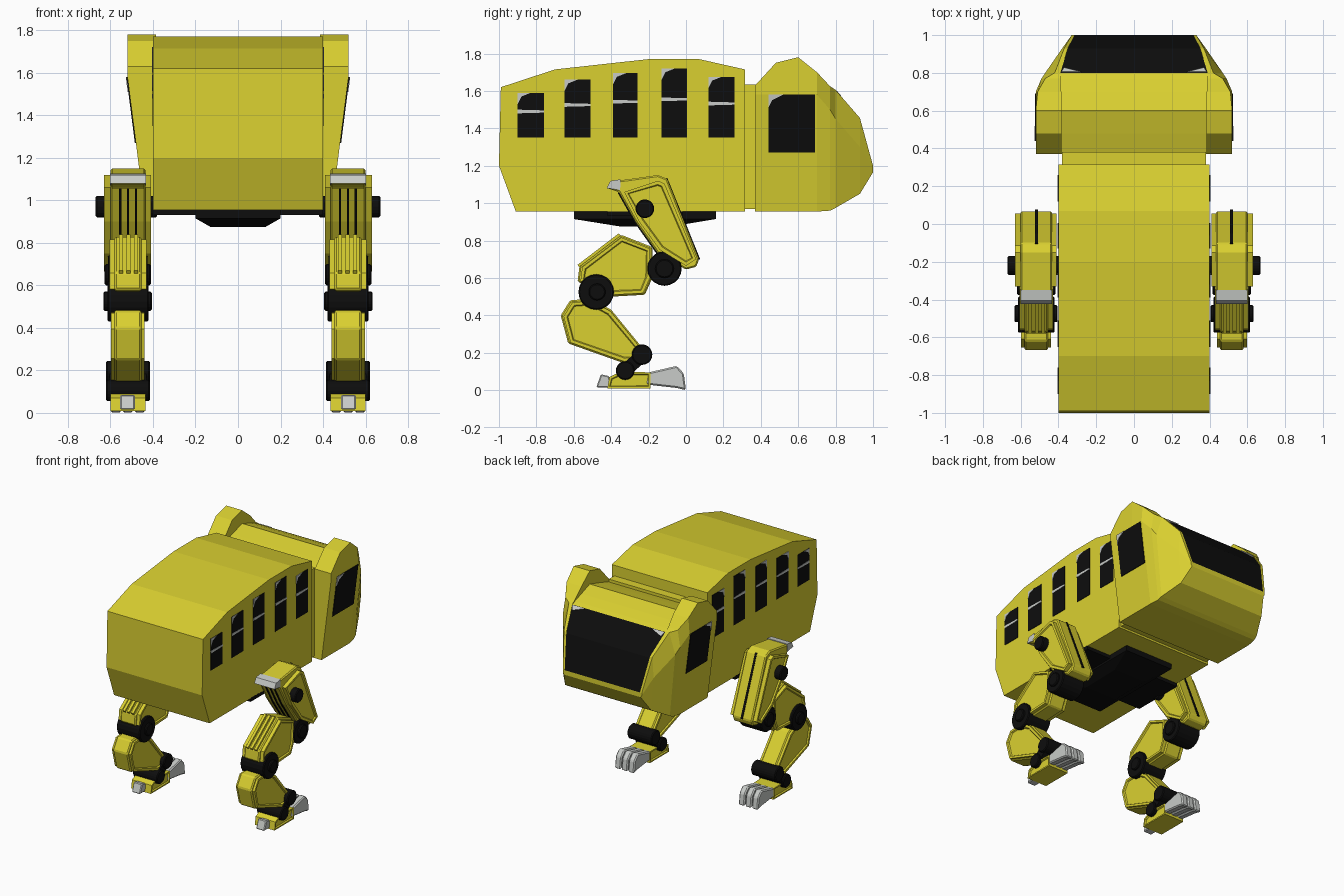
import bpy, bmesh, math
from mathutils import Vector


def material(name, rgb):
    m = bpy.data.materials.new(name)
    m.diffuse_color = (*rgb, 1)
    return m


YELLOW = material("yellow paint", (0.70, 0.63, 0.03))
BLACK = material("black", (0.004, 0.004, 0.004))
GREY = material("light grey", (0.58, 0.60, 0.58))


def finish(name, bm, *mats):
    bmesh.ops.recalc_face_normals(bm, faces=bm.faces)
    me = bpy.data.meshes.new(name)
    bm.to_mesh(me)
    bm.free()
    for m in mats:
        me.materials.append(m)
    ob = bpy.data.objects.new(name, me)
    bpy.context.collection.objects.link(ob)
    return ob


def slab(name, pts, offset, mat):
    """Extrude a 3D polygon along an offset vector."""
    bm = bmesh.new()
    f = bm.faces.new([bm.verts.new(p) for p in pts])
    r = bmesh.ops.extrude_face_region(bm, geom=[f])
    bmesh.ops.translate(bm, vec=Vector(offset),
                        verts=[v for v in r["geom"] if isinstance(v, bmesh.types.BMVert)])
    return finish(name, bm, mat)


def prism(name, yz, x0, x1, mat, rim=0.0, bevel=0.0):
    """Side profile extruded across x; rim sinks a panel into both sides."""
    ob = slab(name, [(x0, y, z) for y, z in yz], (x1 - x0, 0, 0), mat)
    if rim:
        bm = bmesh.new()
        bm.from_mesh(ob.data)
        sides = [f for f in bm.faces if abs(f.normal.x) > 0.9]
        bmesh.ops.inset_individual(bm, faces=sides, thickness=rim, depth=0)
        bmesh.ops.inset_individual(bm, faces=sides, thickness=0.006, depth=-0.01)
        bm.to_mesh(ob.data)
        bm.free()
    if bevel:
        b = ob.modifiers.new("chamfer", "BEVEL")
        b.width, b.segments = bevel, 1
    return ob


def scaled(yz, k):
    cy = sum(p[0] for p in yz) / len(yz)
    cz = sum(p[1] for p in yz) / len(yz)
    return [(cy + (y - cy) * k, cz + (z - cz) * k) for y, z in yz]


def disc(name, y, z, r, x0, x1, mat=BLACK, n=20):
    ring = [(y + r * math.cos(2 * math.pi * i / n), z + r * math.sin(2 * math.pi * i / n))
            for i in range(n)]
    return prism(name, ring, x0, x1, mat, bevel=0.006)


# Coach body and neck
prism("coach_body", [(-0.99, 1.62), (-0.70, 1.715), (-0.20, 1.77), (0.07, 1.77), (0.315, 1.715),
                     (0.315, 0.955), (-0.91, 0.955), (-1.0, 1.20)], -0.4, 0.4, YELLOW)
prism("neck", [(0.31, 0.97), (0.31, 1.635), (0.38, 1.635), (0.38, 0.97)], -0.38, 0.38, YELLOW)

# Cab: sections along y (y, z bottom, x bottom, z side, x side, x ear, z ear, x inner, z roof)
stations = [
    (0.37, 0.955, 0.44, 1.58, 0.52, 0.520, 1.63, 0.385, 1.61),
    (0.48, 0.955, 0.44, 1.58, 0.52, 0.520, 1.75, 0.385, 1.645),
    (0.60, 0.955, 0.44, 1.58, 0.52, 0.520, 1.78, 0.385, 1.68),
    (0.70, 0.955, 0.44, 1.58, 0.52, 0.510, 1.70, 0.385, 1.645),
    (0.77, 0.960, 0.43, 1.50, 0.49, 0.470, 1.625, 0.390, 1.615),
    (0.80, 0.975, 0.425, 1.45, 0.47, 0.420, 1.605, 0.390, 1.60),
    (0.93, 1.050, 0.36, 1.30, 0.38, 0.370, 1.455, 0.350, 1.445),
    (1.00, 1.165, 0.32, 1.18, 0.33, 0.330, 1.20, 0.315, 1.195)]
bm = bmesh.new()
rings = []
for y, zb, xb, zm, xm, xo, zt, xi, zr in stations:
    half = [(xb, zb), (xm, zm), (xo, zt), (xi, zt), (xi, zr)]
    loop = half + [(-x, z) for x, z in reversed(half)]
    rings.append([bm.verts.new((x, y, z)) for x, z in loop])
for i in range(len(rings) - 1):
    a, b = rings[i], rings[i + 1]
    for j in range(10):
        k = (j + 1) % 10
        f = bm.faces.new((a[j], a[k], b[k], b[j]))
        f.material_index = 1 if j == 4 and i >= 5 else 0   # windshield
for ring in (rings[0], rings[-1]):
    for j in range(4):                                     # end caps as strips
        bm.faces.new((ring[j], ring[j + 1], ring[8 - j], ring[9 - j]))
finish("cab", bm, YELLOW, BLACK)

# Side windows with a grey bar and a broken corner; cab windows
windows = [(-0.90, -0.76, 1.59), (-0.65, -0.51, 1.66), (-0.39, -0.26, 1.695),
           (-0.13, 0.005, 1.72), (0.12, 0.26, 1.675)]
for s, side in ((1, "right"), (-1, "left")):
    x = 0.399 * s
    for y0, y1, zt in windows:
        zm = (1.35 + zt) / 2 + 0.02
        slab(f"window_{side}", [(x, y0, 1.35), (x, y1, 1.35), (x, y1, zt), (x, y0, zt)],
             (0.004 * s, 0, 0), BLACK)
        slab(f"window_bar_{side}", [(x, y0, zm - 0.01), (x, y1, zm - 0.006), (x, y1, zm + 0.006),
                                    (x, y0, zm + 0.01)], (0.006 * s, 0, 0), GREY)
        slab(f"window_chip_{side}", [(x, y0, zt), (x, y0 + 0.07, zt), (x, y0 + 0.02, zt - 0.02),
                                     (x, y0, zt - 0.06)], (0.006 * s, 0, 0), GREY)

    def cab_point(y, z):
        return (s * (0.44 + 0.08 * (z - 0.955) / 0.625), y, z)
    slab(f"cab_window_{side}", [cab_point(*p) for p in
                                ((0.44, 1.27), (0.69, 1.27), (0.69, 1.58), (0.44, 1.58))],
         (0.005 * s, 0, 0), BLACK)
    slab(f"cab_window_chip_{side}", [cab_point(*p) for p in
                                     ((0.44, 1.58), (0.44, 1.51), (0.46, 1.55), (0.52, 1.58))],
         (0.008 * s, 0, 0), GREY)
    slab(f"windshield_chip_{side}", [(0.385 * s, 0.803, 1.597), (0.28 * s, 0.803, 1.597),
                                     (0.37 * s, 0.825, 1.571)], (0, 0.004, 0.004), GREY)

# Underside plates
slab("under_axle_plate", [(-0.4, -0.42, 0.93), (0.4, -0.42, 0.93), (0.4, -0.02, 0.93),
                          (-0.4, -0.02, 0.93)], (0, 0, 0.03), BLACK)
bm = bmesh.new()
bottom = [bm.verts.new(p) for p in ((-0.13, -0.35, 0.875), (0.13, -0.35, 0.875),
                                    (0.13, -0.05, 0.88), (-0.13, -0.05, 0.88))]
middle = [bm.verts.new(p) for p in ((-0.2, -0.6, 0.915), (0.2, -0.6, 0.915),
                                    (0.2, 0.16, 0.915), (-0.2, 0.16, 0.915))]
top = [bm.verts.new((v.co.x, v.co.y, 0.96)) for v in middle]
bm.faces.new(bottom)
bm.faces.new(top)
for lo, hi in ((bottom, middle), (middle, top)):
    for j in range(4):
        k = (j + 1) % 4
        bm.faces.new((lo[j], lo[k], hi[k], hi[j]))
finish("under_keel", bm, BLACK)

# Leg profiles (y, z)
thigh = [(-0.42, 1.08), (-0.40, 1.115), (-0.15, 1.15), (-0.10, 1.13), (0.07, 0.70), (0.055, 0.66),
         (0.0, 0.645), (-0.15, 0.73), (-0.27, 0.90), (-0.36, 1.06)]
thigh_panel = [(-0.33, 1.06), (-0.15, 1.12), (-0.115, 1.105), (0.055, 0.70), (0.0, 0.665),
               (-0.14, 0.75), (-0.25, 0.90)]
shank = [(-0.57, 0.66), (-0.345, 0.83), (-0.18, 0.765), (-0.18, 0.60), (-0.22, 0.51),
         (-0.40, 0.50), (-0.58, 0.58)]
shin = [(-0.62, 0.48), (-0.51, 0.49), (-0.40, 0.43), (-0.22, 0.21), (-0.24, 0.15), (-0.32, 0.14),
        (-0.63, 0.25), (-0.67, 0.40)]
foot = [(-0.42, 0.01), (-0.41, 0.07), (-0.35, 0.10), (-0.19, 0.095), (-0.19, 0.01)]
claw = [(-0.21, 0.03), (-0.20, 0.095), (-0.05, 0.13), (-0.012, 0.09), (0.0, 0.0), (-0.05, 0.012)]
heel = [(-0.48, 0.015), (-0.455, 0.085), (-0.41, 0.075), (-0.40, 0.015)]

for s, side in ((1, "right"), (-1, "left")):
    def part(name, yz, a, b, mat=YELLOW, **kw):
        prism(f"{side}_{name}", yz, s * a, s * b, mat, **kw)

    def joint(name, y, z, r, a, b, mat=BLACK):
        disc(f"{side}_{name}", y, z, r, s * a, s * b, mat)

    # Thigh, hip hub and slits
    part("thigh", thigh, 0.435, 0.60, bevel=0.008)
    part("thigh_panel", thigh_panel, 0.41, 0.63, rim=0.02)
    part("thigh_tip", [(-0.424, 1.08), (-0.404, 1.119), (-0.35, 1.127), (-0.352, 1.07)],
         0.433, 0.602, GREY)
    part("front_slit", [(-0.10, 1.135), (0.076, 0.70), (0.05, 0.70), (-0.13, 1.12)], 0.508, 0.524, BLACK)
    for a in (0.475, 0.512, 0.549):
        part("rear_slit", [(-0.365, 1.055), (-0.276, 0.897), (-0.156, 0.727), (-0.13, 0.74),
                           (-0.25, 0.91), (-0.34, 1.06)], a, a + 0.01, BLACK)
    joint("hip_hub", -0.22, 0.97, 0.05, 0.38, 0.67)
    # Upper knee
    joint("upper_knee", -0.115, 0.65, 0.092, 0.425, 0.612)
    joint("upper_knee_cap", -0.115, 0.65, 0.05, 0.41, 0.627)
    # Middle segment with ribs on its top
    part("shank", shank, 0.455, 0.58, bevel=0.008)
    part("shank_panel", scaled(shank, 0.93), 0.43, 0.605, rim=0.018)
    for a in (0.47, 0.505, 0.54):
        part("shank_rib", [(-0.58, 0.67), (-0.36, 0.838), (-0.32, 0.80), (-0.55, 0.63)], a, a + 0.02)
    # Lower knee
    joint("lower_knee", -0.48, 0.525, 0.095, 0.42, 0.615)
    joint("lower_knee_cap", -0.475, 0.525, 0.045, 0.405, 0.633)
    # Shin
    part("shin", shin, 0.455, 0.58, bevel=0.008)
    part("shin_panel", scaled(shin, 0.93), 0.44, 0.597, rim=0.018)
    # Ankle
    joint("ankle_top", -0.235, 0.19, 0.055, 0.415, 0.62)
    joint("ankle_bottom", -0.325, 0.105, 0.05, 0.415, 0.62)
    part("ankle_link", [(-0.27, 0.20), (-0.21, 0.16), (-0.30, 0.08), (-0.35, 0.13)], 0.43, 0.605, BLACK)
    part("ankle_trim", [(-0.235, 0.14), (-0.20, 0.155), (-0.19, 0.17), (-0.225, 0.16)], 0.425, 0.61, GREY)
    # Foot
    part("foot", foot, 0.435, 0.60, rim=0.014)
    part("heel_claw", heel, 0.485, 0.555, GREY, bevel=0.006)
    for a in (0.437, 0.493, 0.549):
        part("toe_claw", claw, a, a + 0.05, GREY, bevel=0.008)
